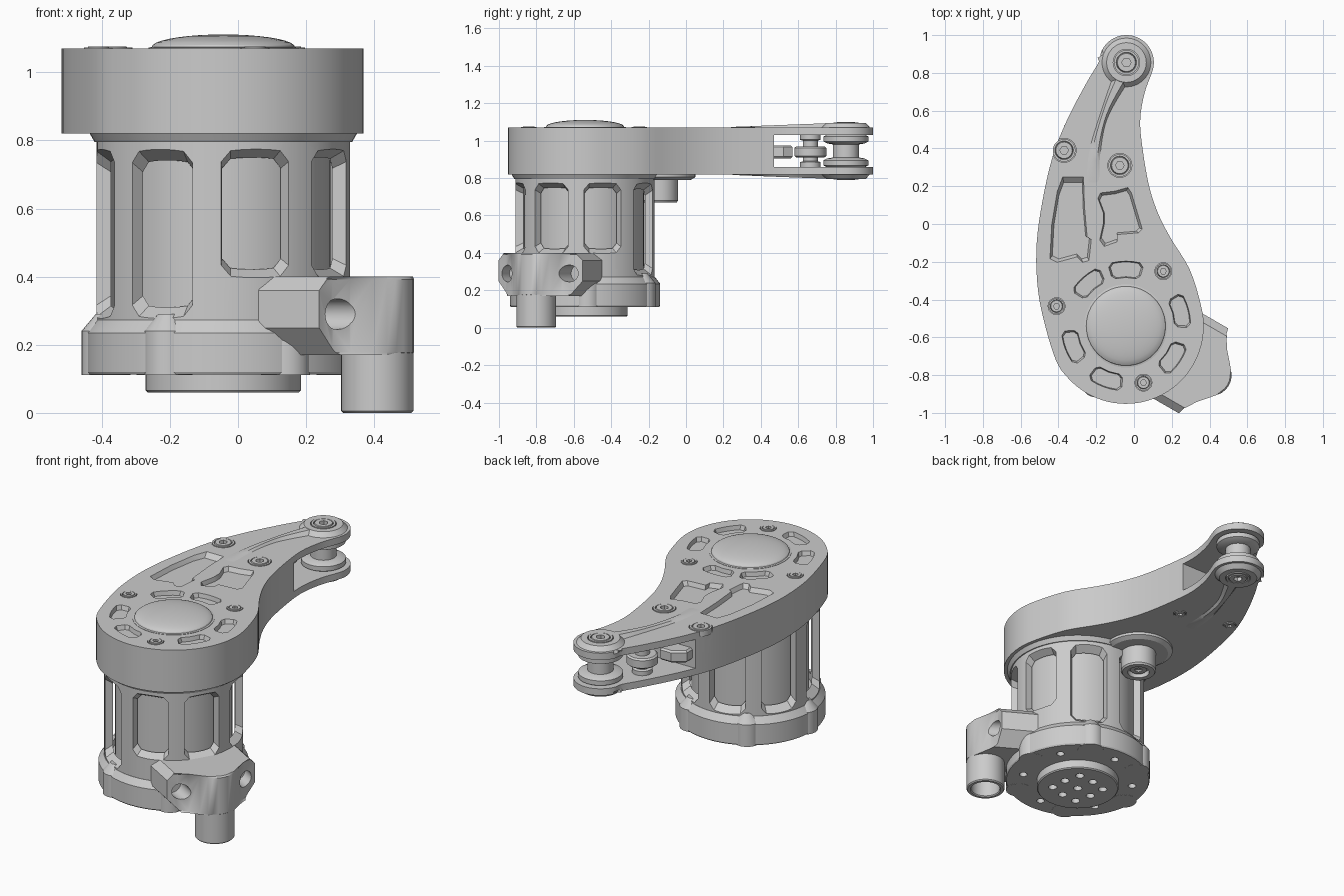
import bpy, bmesh
from math import sin, cos, radians, pi
from mathutils import Matrix, Vector

if "Cube" in bpy.data.objects:
    bpy.data.objects.remove(bpy.data.objects["Cube"])

CX, CY = -0.043, -0.54          # motor axis
MID = 0.945                     # mid height of the arm


def obj_from(bm, name):
    bmesh.ops.recalc_face_normals(bm, faces=bm.faces)
    me = bpy.data.meshes.new(name)
    bm.to_mesh(me)
    bm.free()
    o = bpy.data.objects.new(name, me)
    bpy.context.collection.objects.link(o)
    return o


def prism(name, pts, z0, z1, M=Matrix(), s0=1.0, bevel=0):
    """Extrude a 2D outline; s0 shrinks the lower end."""
    bm = bmesh.new()
    c = sum((Vector(p) for p in pts), Vector((0, 0))) / len(pts)
    lo = [bm.verts.new((*(c + (Vector(p) - c) * s0), z0)) for p in pts]
    hi = [bm.verts.new((*p, z1)) for p in pts]
    n = len(pts)
    caps = [bm.faces.new(lo[::-1]), bm.faces.new(hi)]
    for i in range(n):
        bm.faces.new((lo[i], lo[(i + 1) % n], hi[(i + 1) % n], hi[i]))
    if bevel:
        edges = [e for f in caps for e in f.edges]
        bmesh.ops.bevel(bm, geom=edges, offset=bevel, segments=1, affect='EDGES')
    bmesh.ops.transform(bm, matrix=M, verts=bm.verts)
    return obj_from(bm, name)


def lathe(name, prof, x=CX, y=CY, n=48, closed=False, flip=False):
    """Spin (radius, z) points round a vertical axis; flip mirrors through the arm's middle."""
    bm = bmesh.new()
    rings = []
    for r, z in prof:
        z = 2 * MID - z if flip else z
        rings.append([bm.verts.new((x + r * cos(2 * pi * k / n), y + r * sin(2 * pi * k / n), z))
                      for k in range(n)])
    for a, b in zip(rings, rings[1:] + (rings[:1] if closed else [])):
        for k in range(n):
            bm.faces.new((a[k], a[(k + 1) % n], b[(k + 1) % n], b[k]))
    bmesh.ops.remove_doubles(bm, verts=bm.verts, dist=1e-5)
    return obj_from(bm, name)


def cyl(name, x, y, r, z0, z1, n=32):
    return lathe(name, [(0, z0), (r, z0), (r, z1), (0, z1)], x, y, n)


def cut(o, c, op='DIFFERENCE'):
    m = o.modifiers.new('cut', 'BOOLEAN')
    m.operation, m.object, m.solver = op, c, 'EXACT'
    bpy.context.view_layer.objects.active = o
    bpy.ops.object.modifier_apply(modifier=m.name)
    bpy.data.objects.remove(c)


def polar(a, r, x=CX, y=CY):
    return (x + r * cos(radians(a)), y + r * sin(radians(a)))


def spline(p, sub, loop=True):
    p = [Vector(q) for q in p]
    n, out = len(p), []
    for i in range(n if loop else n - 1):
        g = (lambda k: p[k % n]) if loop else (lambda k: p[max(0, min(n - 1, k))])
        a, b, c, d = g(i - 1), g(i), g(i + 1), g(i + 2)
        for s in range(sub):
            t = s / sub
            out.append(0.5 * (2 * b + (c - a) * t + (2 * a - 5 * b + 4 * c - d) * t * t
                              + (3 * b - a - 3 * c + d) * t ** 3))
    return out if loop else out + [p[-1]]


def frame(a):
    """Radial, tangential and up axes at angle a from the front."""
    a = radians(a)
    return Vector((sin(a), -cos(a), 0)), Vector((cos(a), sin(a), 0)), Vector((0, 0, 1))


def matrix(x, y, z):
    M = Matrix((x, y, z)).transposed().to_4x4()
    M.translation = (CX, CY, 0)
    return M


# Curved arm housing
TIP = (-0.04, 0.855)
outline = [polar(a, 0.412) for a in range(205, 376, 17)]
outline += [(.296, -.243), (.2, -.085), (.13, .05), (.08, .2), (.045, .4), (.033, .55), (.055, .69)]
outline += [polar(a, 0.145, *TIP) for a in range(-22, 179, 20)]
outline += [(-.25, .75), (-.35, .56), (-.43, .36), (-.485, .12), (-.515, -.1), (-.513, -.3), (-.485, -.48)]
arm = prism('arm_housing', spline(outline, 4), 0.82, 1.07, bevel=0.014)

# Open fork at the tip
cut(arm, prism('c', [(-1, .47), (1, .47), (1, 1.2), (-1, 1.2)], 0.86, 1.03))

# Shallow pockets and arc slots on the top
pockets = [
    [(-.38, .26), (-.265, .26), (-.26, .1), (-.245, -.07), (-.222, -.085), (-.235, -.2), (-.27, -.21),
     (-.3, -.18), (-.41, -.21), (-.45, -.19), (-.44, 0), (-.41, .18)],
    [(-.18, .17), (-.1, .18), (-.03, .2), (-.01, .17), (.05, -.03), (.03, -.05), (-.09, -.06),
     (-.09, -.1), (-.16, -.125), (-.185, -.09), (-.165, 0), (-.165, .06), (-.195, .14)]]
for a in (90, 131, 201, 250, 326, 15):
    pockets.append([polar(a + d, .345) for d in (-13, -6, 0, 6, 13)] + [polar(a + 17, .325),
                   polar(a + 17, .275)] + [polar(a + d, .255) for d in (13, 0, -13)]
                   + [polar(a - 17, .275), polar(a - 17, .325)])
for p in pockets:
    cut(arm, prism('c', p, 1.045, 1.08, s0=0.86))

# Socket screws
SCREW = [(1, -.03), (1, .003), (.82, .003), (.78, -.005), (.72, .005), (0, .005), (0, -.03)]


def screw(x, y, r, z, flip=False, hole=None):
    if hole:
        a, b = sorted(2 * MID - q if flip else q for q in (z - .024, z + .05))
        cut(hole, cyl('c', x, y, r * 1.06, a, b))
    s = lathe('screw', [(q * r, z + h) for q, h in SCREW], x, y, 28, True, flip)
    a, b = sorted(2 * MID - q if flip else q for q in (z - .018, z + .02))
    cut(s, cyl('c', x, y, r * .38, a, b, 6))


for x, y, r in [(-.37, .39, .06), (-.075, .31, .06), (.155, -.25, .042), (-.41, -.435, .042), (.05, -.84, .042)]:
    screw(x, y, r, 1.07, hole=arm)
for x, y in [(-.37, .39), (-.075, .31)]:
    screw(x, y, .035, 1.07, True, arm)

# Tip bosses and their tapering ridges, top and bottom
for flip in (False, True):
    lathe('tip_boss', [(0, 1.04), (.135, 1.04), (.133, 1.066), (.105, 1.095), (.07, 1.095), (.07, 1.072), (0, 1.072)],
          *TIP, flip=flip)
    screw(*TIP, .066, 1.095, flip)
    L = spline([(-.257, .22), (-.235, .4), (-.16, .64), (-.105, .8)], 6, False)
    R = spline([(-.175, .22), (-.178, .36), (-.14, .56), (-.02, .77)], 6, False)
    bm, rows, n = bmesh.new(), [], len(L)
    for i, (l, r) in enumerate(zip(L, R)):
        zt = 1.07 + .025 * i / (n - 1)
        k = .25
        pts = [(*l, 1.05), (*l, 1.069), (*l.lerp(r, k), zt), (*r.lerp(l, k), zt), (*r, 1.069), (*r, 1.05)]
        rows.append([bm.verts.new((x, y, 2 * MID - z if flip else z)) for x, y, z in pts])
    for a, b in zip(rows, rows[1:]):
        for k in range(6):
            bm.faces.new((a[k], a[(k + 1) % 6], b[(k + 1) % 6], b[k]))
    bm.faces.new(rows[0])
    bm.faces.new(rows[-1])
    obj_from(bm, 'arm_ridge')

# Rollers in the fork
lathe('tip_pulley', [(0, .86), (.105, .86), (.12, .868), (.12, .895), (.1, .905), (.07, .91), (.07, .98),
                     (.1, .985), (.12, .995), (.12, 1.022), (.105, 1.03), (0, 1.03)], *TIP)
lathe('idler_roller', [(0, .86), (.055, .86), (.055, .885), (.04, .89), (.04, .91), (.075, .91), (.085, .918),
                       (.085, .962), (.075, .97), (.04, .97), (.04, 1.0), (.055, 1.005), (.055, 1.03), (0, 1.03)],
      -.18, .665)
prism('idler_bracket', [(-.37, .44), (-.22, .44), (-.2, .52), (-.23, .57), (-.3, .57), (-.37, .52)], .905, .975, bevel=.01)

# Dome on the top
lathe('dome_cap', [(0, 1.05), (.22, 1.05), (.22, 1.072)] +
      [(.21 * cos(radians(a)), 1.074 + .037 * sin(radians(a))) for a in range(0, 91, 10)])

# Cable boss under the arm
lathe('under_boss', [(0, .83), (.19, .83), (.19, .805), (.165, .79), (.097, .79), (.097, .68), (.09, .67),
                     (.06, .67), (.06, .70), (0, .70)], -.15, -.14)
lathe('under_screw', [(0, .72), (.045, .72), (.045, .685), (.02, .685), (.02, .695), (0, .695)], -.15, -.14, 24)

# Motor core inside a windowed cage
cyl('motor_core', CX, CY, .315, .2, .825, 64)
cage = lathe('motor_cage', [(.33, .2), (.372, .2), (.372, .825), (.33, .825)], n=96, closed=True)
for i in range(8):
    a = -30 + 45 * i
    u, v, z = frame(a)
    b, t, w, c = (.395 if i in (1, 2, 3) else .275), .776, .108, .03
    pts = [(-w + c, b), (w - c, b), (w, b + c), (w, t - c), (w - c, t), (-w + c, t), (-w, t - c), (-w, b + c)]
    cut(cage, prism('c', pts, .29, .375, matrix(v, z, u), s0=.74))
lathe('cage_collar', [(0, .795), (.378, .795), (.395, .825), (0, .825)], n=64)

# Base ring with lobes
base = lathe('base_ring', [(0, .112), (.397, .112), (.402, .12), (.402, .235), (.373, .272), (0, .272)], n=72)
for k in range(6):
    a = -118 + 60 * k
    x, y = polar(a, .345)
    lathe('base_lobe', [(0, .111), (.072, .111), (.072, .24), (.03, .29), (0, .29)], x, y, 24)
    cut(base, cyl('c', *polar(a + 30, .31), .022, .1, .16, 16))

# Output flange with bolt holes
flange = lathe('output_flange', [(0, .06), (.222, .06), (.228, .066), (.228, .13), (0, .13)], n=64)
cut(flange, cyl('c', CX, CY, .024, .05, .1, 16))
for k in range(8):
    cut(flange, cyl('c', *polar(45 * k + 10, .14 if k % 2 else .11), .024, .05, .1, 16))

# Side clamp with screw holes
u, v, z = frame(60)
side = [(.27, .26), (.475, .26), (.488, .205), (.52, .155), (.57, .11)]
nose = [(.522 + .108 * cos(radians(a)), .108 * sin(radians(a))) for a in range(-45, 46, 15)]
clamp = prism('side_clamp', [(r, -t) for r, t in side] + nose + side[::-1], .17, .40, matrix(u, v, z), bevel=.008)
octa = [(-.18, .16), (.18, .16), (.265, .255), (.265, .355), (.21, .41), (-.21, .41), (-.265, .355), (-.265, .255)]
cut(clamp, prism('c', octa, .2, .7, matrix(v, z, u)), 'INTERSECT')
for s in (-1, 1):
    hole = [(s * .19 + .045 * cos(k * pi / 12), .29 + .045 * sin(k * pi / 12)) for k in range(24)]
    cut(clamp, prism('c', hole, .40, .7, matrix(v, z, u)))

# Clamp tube, open at the bottom
p = Vector((CX, CY, 0)) + u * .522
lathe('clamp_tube', [(0, .3), (.106, .3), (.106, .006), (.1, 0), (.085, 0), (.08, .006), (.08, .16), (0, .16)], p.x, p.y)

bpy.ops.object.select_all(action='SELECT')
bpy.context.view_layer.objects.active = arm
bpy.ops.object.shade_smooth_by_angle(angle=radians(28))
